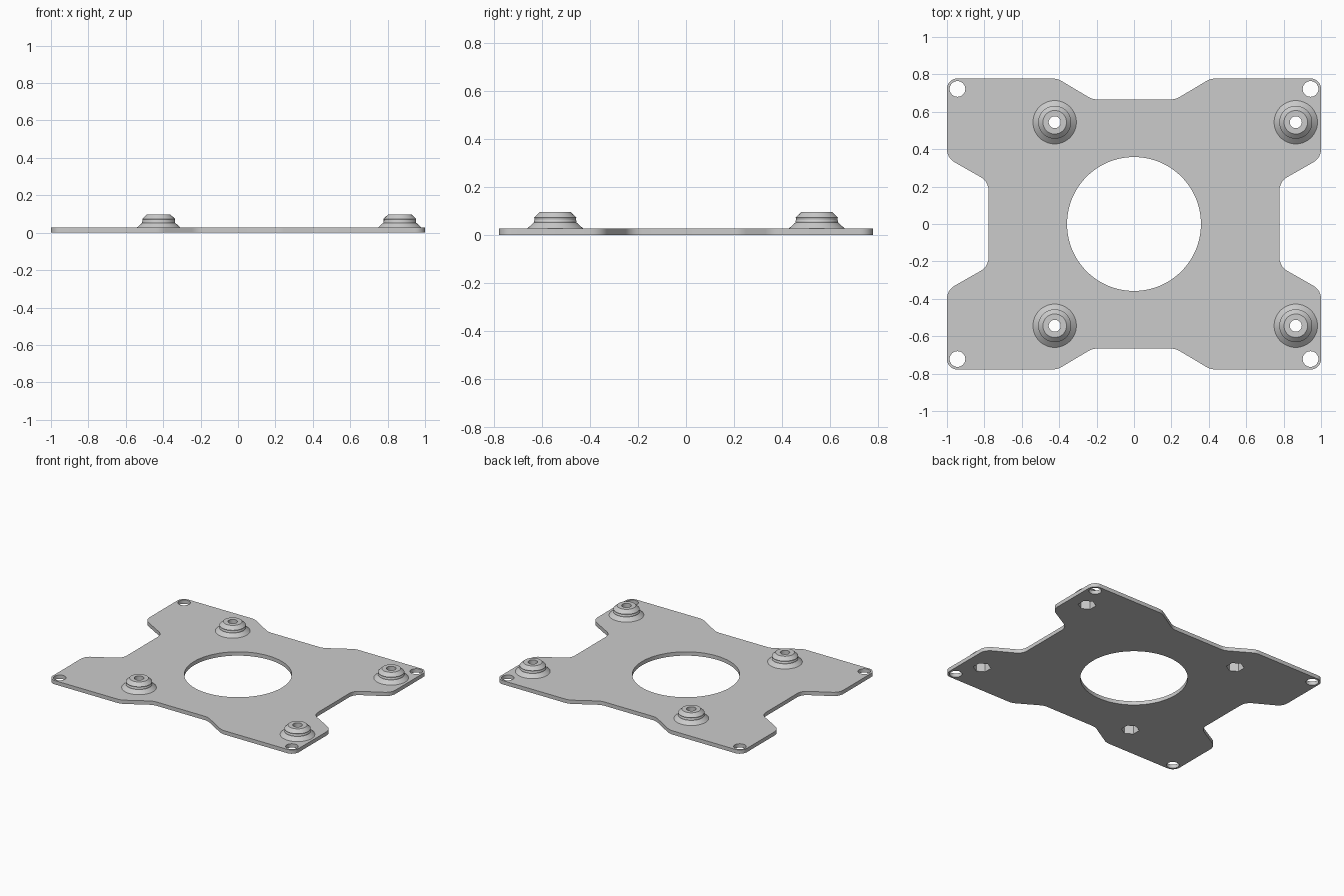
import bpy, bmesh
from math import sin, cos, tan, pi, radians
from mathutils import Vector

if "Cube" in bpy.data.objects:
    bpy.data.objects.remove(bpy.data.objects["Cube"], do_unlink=True)

THICK = 0.028
NUT_R, NUT_TOP = 0.06, 0.065
BOSSES = [(x, y) for x in (-0.424, 0.865) for y in (-0.544, 0.544)]

grey = bpy.data.materials.new("light grey")
grey.use_nodes = True
grey.diffuse_color = (0.6, 0.6, 0.6, 1)
grey.node_tree.nodes["Principled BSDF"].inputs["Base Color"].default_value = (0.6, 0.6, 0.6, 1)


def ring(cx, cy, r, n, start=0.0):
    return [(cx + r * cos(start + 2 * pi * i / n), cy + r * sin(start + 2 * pi * i / n))
            for i in range(n)]


def fillet(corners, steps=6):
    """Round every (x, y, radius) corner of a closed outline."""
    out = []
    for i, (x, y, r) in enumerate(corners):
        p = Vector((x, y))
        a = (Vector(corners[i - 1][:2]) - p).normalized()
        b = (Vector(corners[(i + 1) % len(corners)][:2]) - p).normalized()
        half = a.angle(b) / 2
        centre = p + (a + b).normalized() * (r / sin(half))
        start = p + a * (r / tan(half)) - centre
        end = p + b * (r / tan(half)) - centre
        for k in range(steps + 1):
            spoke = start.normalized().slerp(end.normalized(), k / steps)
            out.append(tuple(centre + spoke * r))
    return out


def finish(ob):
    ob.data.materials.clear()
    ob.data.materials.append(grey)
    bpy.ops.object.select_all(action='DESELECT')
    ob.select_set(True)
    bpy.context.view_layer.objects.active = ob
    bpy.ops.object.shade_smooth_by_angle(angle=radians(25))


# Plate: mirrored quarter outline with central, corner and nut openings
quarter = [(0.778, 0.227, 0.08), (1, 0.353, 0.08), (1, 0.778, 0.055),
           (0.41, 0.778, 0.1), (0.222, 0.666, 0.1)]
upper = quarter + [(-x, y, r) for x, y, r in reversed(quarter)]
outline = upper + [(x, -y, r) for x, y, r in reversed(upper)]

loops = [fillet(outline), ring(0, 0, 0.358, 96)]
loops += [ring(sx * 0.944, sy * 0.722, 0.042, 32) for sx in (-1, 1) for sy in (-1, 1)]
loops += [ring(x, y, NUT_R, 6, pi / 6) for x, y in BOSSES]

curve = bpy.data.curves.new("plate", 'CURVE')
curve.dimensions = '2D'
curve.fill_mode = 'BOTH'
curve.extrude = THICK / 2
for pts in loops:
    spline = curve.splines.new('POLY')
    spline.points.add(len(pts) - 1)
    for point, (x, y) in zip(spline.points, pts):
        point.co = (x, y, 0, 1)
    spline.use_cyclic_u = True
plate = bpy.data.objects.new("plate", curve)
bpy.context.collection.objects.link(plate)
plate.location.z = THICK / 2
bpy.ops.object.select_all(action='DESELECT')
plate.select_set(True)
bpy.context.view_layer.objects.active = plate
bpy.ops.object.convert(target='MESH')
bm = bmesh.new()
bm.from_mesh(plate.data)
bmesh.ops.remove_doubles(bm, verts=bm.verts, dist=1e-5)
bmesh.ops.recalc_face_normals(bm, faces=bm.faces)
bm.to_mesh(plate.data)
bm.free()
finish(plate)

# Boss: turned profile (radius, height) around a hexagonal nut pocket
PROFILE = [(None, THICK), (None, NUT_TOP), (0.032, NUT_TOP), (0.032, 0.097), (0.063, 0.097),
           (0.088, 0.073), (0.086, 0.069), (0.086, 0.064), (0.088, 0.06), (0.088, 0.053),
           (0.116, THICK)]
SEG = 48


def hex_radius(angle):
    return NUT_R * cos(pi / 6) / cos((angle + pi / 6) % (pi / 3) - pi / 6)


bm = bmesh.new()
rows = []
for r, z in PROFILE:
    row = []
    for i in range(SEG):
        a = 2 * pi * i / SEG
        rad = hex_radius(a) if r is None else r
        row.append(bm.verts.new((rad * cos(a), rad * sin(a), z)))
    rows.append(row)
for lo, hi in zip(rows, rows[1:] + rows[:1]):
    for i in range(SEG):
        j = (i + 1) % SEG
        bm.faces.new((lo[i], lo[j], hi[j], hi[i]))
bmesh.ops.recalc_face_normals(bm, faces=bm.faces)
boss_mesh = bpy.data.meshes.new("boss")
bm.to_mesh(boss_mesh)
bm.free()

for x, y in BOSSES:
    name = ("back" if y > 0 else "front") + ("_left" if x > 0 else "_right") + "_boss"
    boss = bpy.data.objects.new(name, boss_mesh.copy())
    boss.location = (x, y, 0)
    bpy.context.collection.objects.link(boss)
    finish(boss)
